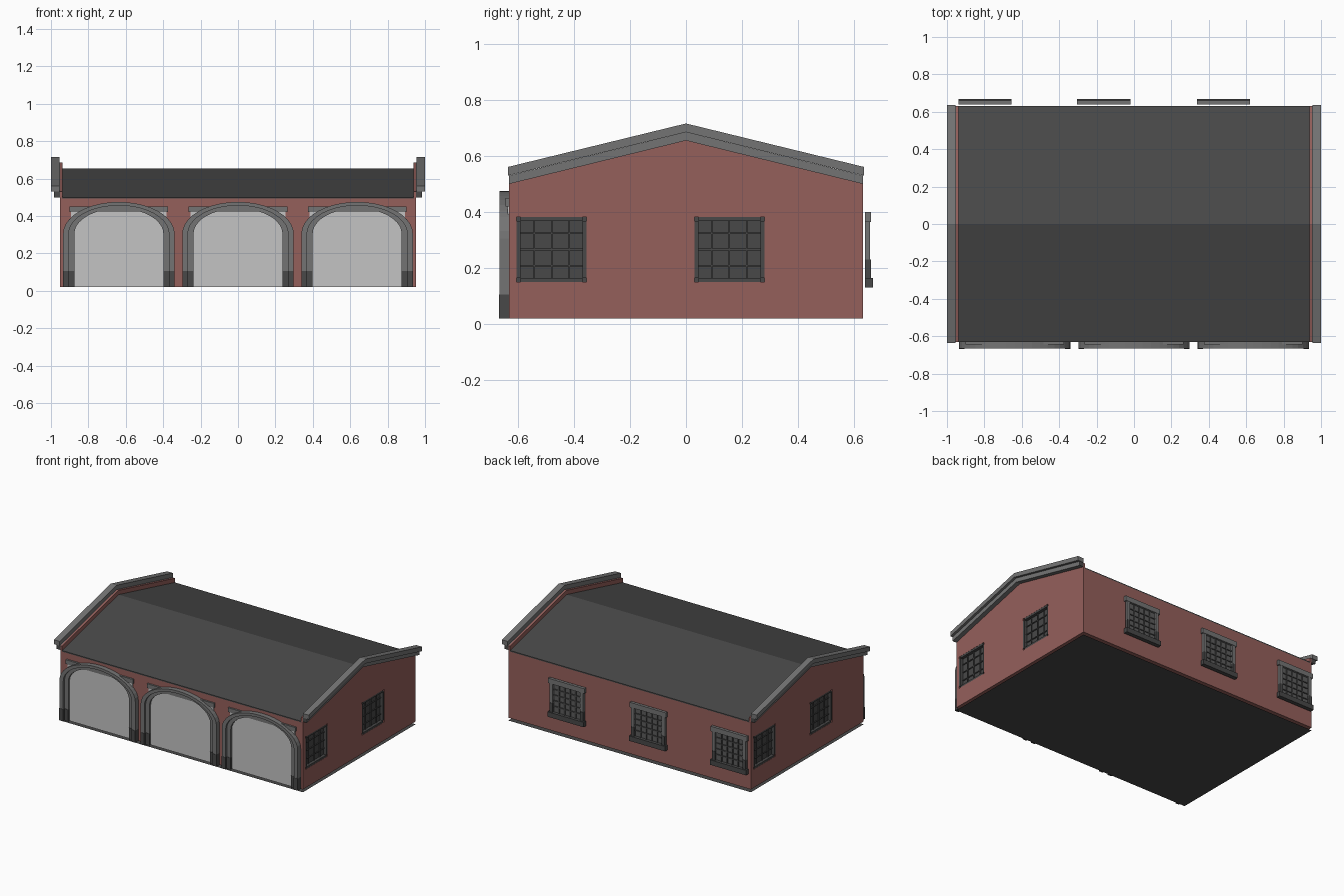
import bpy, bmesh, math

if "Cube" in bpy.data.objects:
    bpy.data.objects.remove(bpy.data.objects["Cube"])


def material(name, rgb):
    m = bpy.data.materials.new(name)
    m.diffuse_color = (*rgb, 1)
    m.use_nodes = True
    m.node_tree.nodes["Principled BSDF"].inputs["Base Color"].default_value = m.diffuse_color
    return m


RED = material("red_brick", (0.30, 0.115, 0.105))
DARK = material("dark_slate", (0.065, 0.065, 0.065))
GREY = material("grey_stone", (0.175, 0.175, 0.175))
LIGHT = material("light_door", (0.55, 0.55, 0.55))
GLASS = material("window_glass", (0.11, 0.11, 0.11))


def finish(name, bm, mats):
    bmesh.ops.recalc_face_normals(bm, faces=bm.faces)
    me = bpy.data.meshes.new(name)
    bm.to_mesh(me)
    bm.free()
    for m in mats:
        me.materials.append(m)
    ob = bpy.data.objects.new(name, me)
    bpy.context.collection.objects.link(ob)
    return ob


def box(name, x, y, z, mat):
    """Box from (low, high) ranges."""
    bm = bmesh.new()
    bmesh.ops.create_cube(bm, size=1)
    for v in bm.verts:
        v.co = [r[0] + (c + 0.5) * (r[1] - r[0]) for c, r in zip(v.co, (x, y, z))]
    return finish(name, bm, [mat])


def band(name, outer, inner, lo, hi, axis, mats):
    """Solid strip between two paired 2D outlines, extruded along x or y."""
    bm = bmesh.new()

    def v(p, d):
        return bm.verts.new((d, *p) if axis == "x" else (p[0], d, p[1]))
    rows = [[v(o, lo), v(o, hi), v(i, hi), v(i, lo)] for o, i in zip(outer, inner)]
    for a, b in zip(rows, rows[1:]):
        for k in range(4):
            bm.faces.new((a[k], a[(k + 1) % 4], b[(k + 1) % 4], b[k]))
    bm.faces.new(rows[0])
    bm.faces.new(rows[-1])
    ob = finish(name, bm, mats)
    if len(mats) > 1:                       # end caps take the second colour
        for f in ob.data.polygons:
            f.material_index = int(abs(f.normal.y) > 0.99)
    return ob


W, D = 0.952, 0.632                         # half width and half depth of walls
EAVE, RIDGE = 0.50, 0.655


def slope(dz, d=D):
    return [(-d, EAVE + dz), (0, RIDGE + dz), (d, EAVE + dz)]


# walls: one gabled block
flat = [(-D, 0.02), (0, 0.02), (D, 0.02)]
walls = band("walls", slope(-0.006), flat, -W, W, "x", [RED])

# roof and floor
band("roof", slope(0), slope(-0.008), -0.94, 0.94, "x", [DARK])
bm = bmesh.new()
bmesh.ops.create_grid(bm, x_segments=1, y_segments=1, size=1)
for v in bm.verts:
    v.co.x *= W
    v.co.y *= D
finish("floor", bm, [DARK])

# gable parapets with stepped coping
for s, side in ((-1, "left"), (1, "right")):
    def xr(a, b):
        return sorted((s * a, s * b))
    band(side + "_parapet", slope(0.03), slope(-0.01), *xr(0.938, W), "x", [RED])
    band(side + "_trim", slope(0.03), slope(0), *xr(W, 0.983), "x", [GREY, DARK])
    band(side + "_coping", slope(0.061, 0.635), slope(0.03, 0.635), *xr(0.955, 1.0),
         "x", [GREY])

    # recessed side windows, arranged with half-turn symmetry
    for n, (y0, y1) in enumerate(((-0.605, -0.355), (0.03, 0.28))):
        yr = sorted((s * y0, s * y1))
        z0, z1 = 0.15, 0.382
        name = f"{side}_window_{n + 1}"
        cutter = box(name + "_cutter", xr(0.925, 1.0), yr, (z0, z1), RED)
        cutter.hide_render = True
        cutter.hide_viewport = True
        cut = walls.modifiers.new(name, "BOOLEAN")
        cut.object = cutter
        cut.operation = "DIFFERENCE"
        cut.solver = "EXACT"
        box(name + "_pane", xr(0.922, 0.930), yr, (z0, z1), DARK)
        t = 0.014
        for k, y in enumerate((yr[0], yr[1] - t)):
            box(f"{name}_jamb_{k}", xr(0.926, 0.951), (y, y + t), (z0 + t, z1 - t), DARK)
        for k, z in enumerate((z0, z1 - t)):
            box(f"{name}_rail_{k}", xr(0.926, 0.951), (yr[0] + t, yr[1] - t), (z, z + t), DARK)
        for k in range(1, 4):
            y = yr[0] + k * 0.0625
            z = z0 + k * 0.058
            box(f"{name}_bar_v{k}", xr(0.928, 0.936), (y - .003, y + .003), (z0, z1), DARK)
            box(f"{name}_bar_h{k}", xr(0.928, 0.936), yr, (z - .003, z + .003), DARK)

# back windows standing just proud of the wall
for n, cx in enumerate((-0.797, -0.162, 0.478)):
    name = f"back_window_{n + 1}"

    def part(label, x0, x1, y, z, mat):
        box(f"{name}_{label}", (cx + x0, cx + x1), y, z, mat)
    part("pane", -0.115, 0.115, (0.640, 0.645), (0.16, 0.37), GLASS)
    part("sill", -0.142, 0.142, (0.640, 0.668), (0.13, 0.165), DARK)
    part("head", -0.142, 0.142, (0.640, 0.660), (0.365, 0.40), GREY)
    for k, s in enumerate((-1, 1)):
        a, b = sorted((s * 0.108, s * 0.132))
        part(f"jamb_{k}", a, b, (0.640, 0.658), (0.23, 0.366), GREY)
        part(f"jamb_base_{k}", a, b, (0.640, 0.661), (0.165, 0.23), DARK)
    for k in range(1, 5):
        x = -0.108 + k * 0.0432
        z = 0.165 + k * 0.04
        part(f"bar_v{k}", x - .004, x + .004, (0.644, 0.651), (0.165, 0.366), DARK)
        part(f"bar_h{k}", -0.108, 0.108, (0.644, 0.651), (z - .004, z + .004), DARK)


def arch(a, top, spring=0.305, n=20):
    """Straight legs joined by a half ellipse."""
    curve = [(-a * math.cos(math.pi * i / n),
              spring + (top - spring) * math.sin(math.pi * i / n)) for i in range(n + 1)]
    return [(-a, 0.105)] + curve + [(a, 0.105)]


# three garage doors with moulded arches and dark plinths
for n, cx in enumerate((-0.637, 0, 0.637)):
    name = f"door_{n + 1}"
    box(name + "_panel", (cx - 0.255, cx + 0.255), (-0.638, -0.630), (0.02, 0.42), LIGHT)
    box(name + "_header", (cx - 0.264, cx + 0.264), (-0.645, -0.630), (0.42, 0.45), GREY)
    rings = ((0.298, 0.475, 0.268, 0.456, -0.666), (0.268, 0.456, 0.238, 0.440, -0.652))
    for k, (a, at, b, bt, y) in enumerate(rings):
        ob = band(f"{name}_arch_{k}", arch(a, at), arch(b, bt), y, -0.630, "y", [GREY])
        ob.location.x = cx
        for j, s in enumerate((-1, 1)):
            xs = sorted((cx + s * a, cx + s * b))
            box(f"{name}_plinth_{k}{j}", xs, (y - 0.002, -0.630), (0.02, 0.105), DARK)
